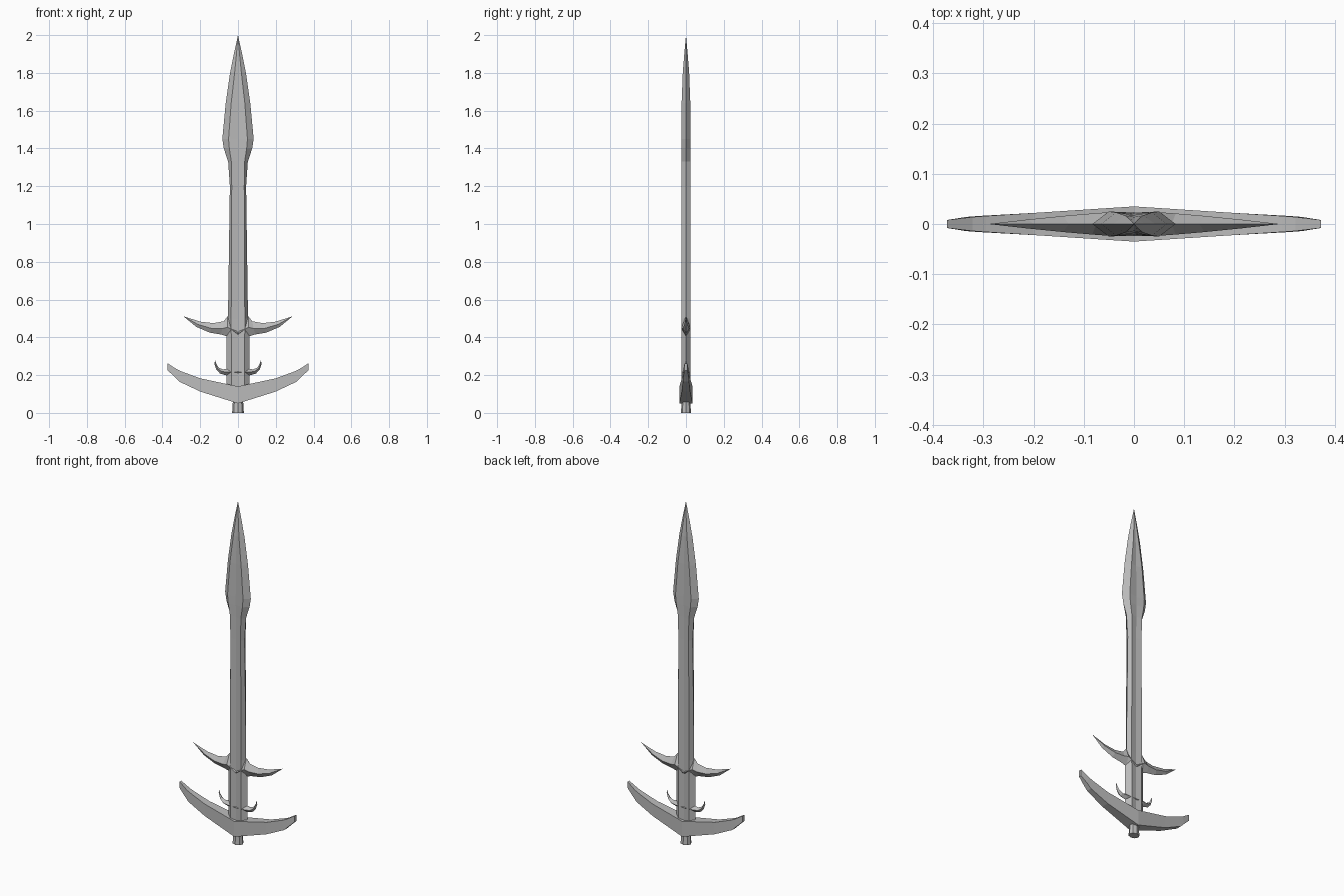
import bpy, bmesh

cube = bpy.data.objects.get("Cube")
if cube:
    bpy.data.objects.remove(cube, do_unlink=True)

steel = bpy.data.materials.new("grey_steel")
steel.use_nodes = True
steel.diffuse_color = (0.5, 0.5, 0.5, 1)
steel.node_tree.nodes["Principled BSDF"].inputs["Base Color"].default_value = (0.5, 0.5, 0.5, 1)


def loft(name, rings, cap_start=True, mirror=False):
    """Skin closed rings of points; optionally mirror across x."""
    bm = bmesh.new()
    loops = [[bm.verts.new(p) for p in ring] for ring in rings]
    n = len(loops[0])
    for a, b in zip(loops, loops[1:]):
        for i in range(n):
            j = (i + 1) % n
            bm.faces.new((a[i], a[j], b[j], b[i]))
    if cap_start:
        bm.faces.new(loops[0][::-1])
    bm.faces.new(loops[-1])
    bmesh.ops.remove_doubles(bm, verts=bm.verts[:], dist=0.0001)
    bmesh.ops.recalc_face_normals(bm, faces=bm.faces[:])
    mesh = bpy.data.meshes.new(name)
    bm.to_mesh(mesh)
    bm.free()
    mesh.materials.append(steel)
    obj = bpy.data.objects.new(name, mesh)
    bpy.context.collection.objects.link(obj)
    if mirror:
        obj.modifiers.new("Mirror", 'MIRROR')
    return obj


def blade_ring(z, edge, ridge, thick, groove):
    """Sharp edges, two raised ridges and a central groove on each face."""
    return [(edge, 0, z), (ridge, thick, z), (0, groove, z), (-ridge, thick, z),
            (-edge, 0, z), (-ridge, -thick, z), (0, -groove, z), (ridge, -thick, z)]


def prong_ring(low, high, y, ridge=None):
    """Station of a side prong: a diamond if a ridge height is given, else a slab."""
    (xl, zl), (xh, zh) = low, high
    if ridge is None:
        return [(xl, -y, zl), (xh, -y, zh), (xh, y, zh), (xl, y, zl)]
    xm, zm = xl + (xh - xl) * ridge, zl + (zh - zl) * ridge
    return [(xl, 0, zl), (xm, -y, zm), (xh, 0, zh), (xm, y, zm)]


# Long blade with a leaf-shaped head: height, edge, ridge, thickness, groove
loft("blade", [blade_ring(*s) for s in [
    (0.42, 0.055, 0.036, 0.023, 0.018),
    (0.50, 0.053, 0.036, 0.023, 0.018),
    (1.20, 0.043, 0.033, 0.023, 0.018),
    (1.33, 0.052, 0.035, 0.024, 0.019),
    (1.40, 0.075, 0.046, 0.025, 0.021),
    (1.45, 0.083, 0.050, 0.025, 0.021),
    (1.64, 0.065, 0.036, 0.023, 0.018),
    (1.80, 0.042, 0.018, 0.017, 0.014),
    (1.90, 0.022, 0.008, 0.009, 0.008),
    (2.00, 0, 0, 0, 0)]])

# Broad lower part of the blade
loft("blade_base", [blade_ring(z, 0.061, 0.034, 0.023, 0.018) for z in (0.13, 0.44)])

# Pointed upper guard
loft("upper_guard", [prong_ring(*s) for s in [
    ((0, 0.40), (0, 0.44), 0.024, 0.5),
    ((0.04, 0.40), (0.04, 0.49), 0.024, 0.5),
    ((0.057, 0.405), (0.055, 0.512), 0.023, 0.45),
    ((0.09, 0.415), (0.075, 0.485), 0.021, 0.45),
    ((0.15, 0.425), (0.13, 0.475), 0.016, 0.45),
    ((0.22, 0.455), (0.20, 0.483), 0.009, 0.45),
    ((0.29, 0.512), (0.29, 0.512), 0, 0.5)]], False, True)

# Small curled hooks
loft("small_hooks", [prong_ring(*s) for s in [
    ((0, 0.195), (0, 0.235), 0.022, 0.5),
    ((0.06, 0.198), (0.055, 0.235), 0.020, 0.5),
    ((0.095, 0.208), (0.08, 0.23), 0.015, 0.5),
    ((0.115, 0.23), (0.103, 0.24), 0.010, 0.5),
    ((0.125, 0.26), (0.115, 0.26), 0.005, 0.5),
    ((0.121, 0.28), (0.121, 0.28), 0, 0.5)]], False, True)

# Curved lower crossguard
loft("crossguard", [prong_ring(*s) for s in [
    ((0, 0.05), (0, 0.14), 0.035),
    ((0.20, 0.113), (0.20, 0.183), 0.022),
    ((0.31, 0.165), (0.295, 0.218), 0.016),
    ((0.335, 0.19), (0.322, 0.23), 0.014),
    ((0.372, 0.225), (0.372, 0.262), 0.008)]], False, True)

# Short eight-sided grip stub, slightly flared at the foot
bpy.ops.mesh.primitive_cone_add(vertices=8, radius1=0.031, radius2=0.026,
                                depth=0.08, location=(0, 0, 0.04))
stub = bpy.context.object
stub.name = "grip_stub"
stub.scale.y = 0.85
stub.data.materials.append(steel)
